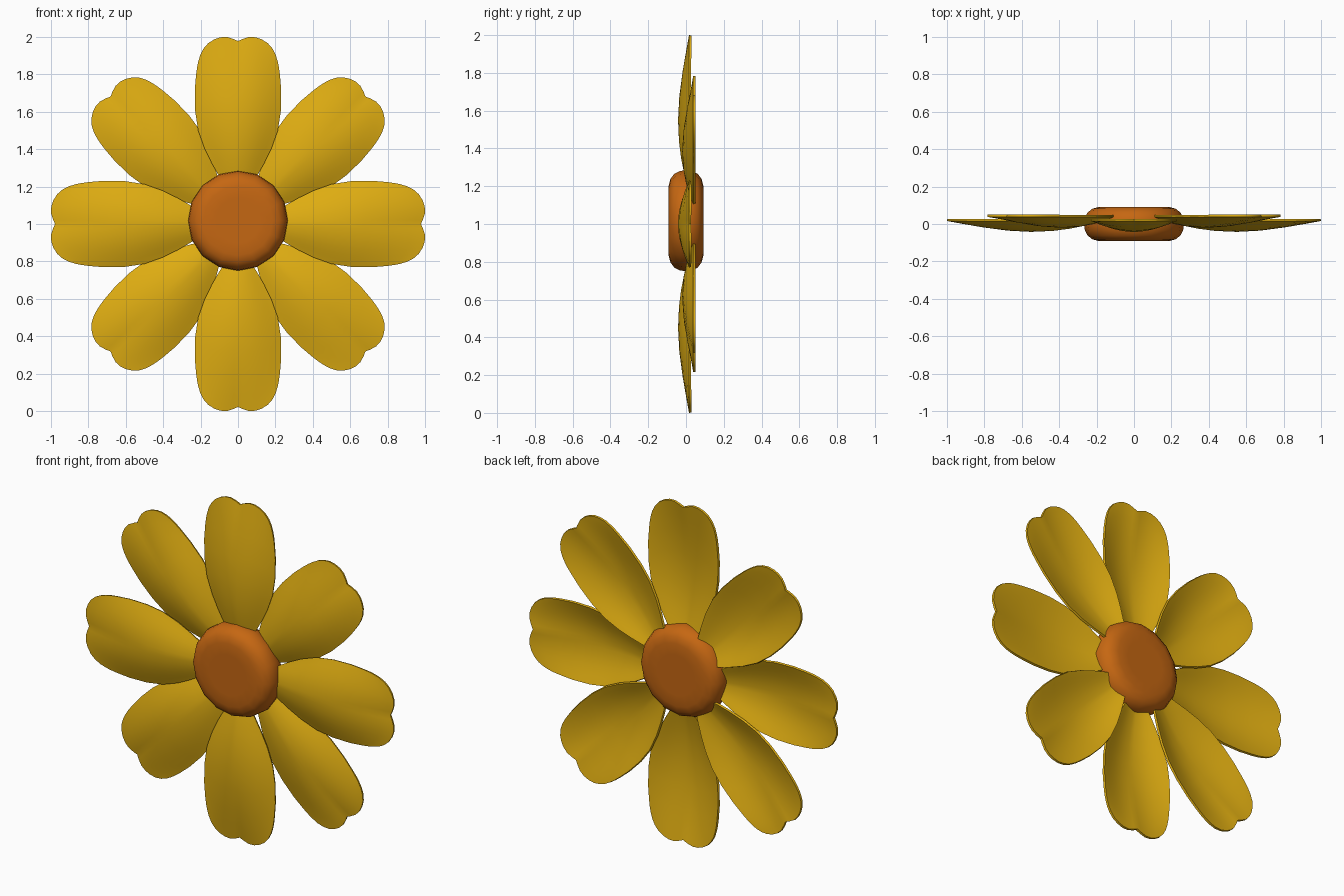
import bpy, bmesh, math
from mathutils import Matrix

if "Cube" in bpy.data.objects:
    bpy.data.objects.remove(bpy.data.objects["Cube"])


def material(name, rgb):
    m = bpy.data.materials.new(name)
    m.diffuse_color = (*rgb, 1)
    m.use_nodes = True
    m.node_tree.nodes["Principled BSDF"].inputs["Base Color"].default_value = m.diffuse_color
    return m


yellow = material("petal yellow", (0.74, 0.42, 0.006))
orange = material("centre orange", (0.56, 0.135, 0.006))


def make_object(name, bm, mat):
    me = bpy.data.meshes.new(name)
    bm.to_mesh(me)
    bm.free()
    me.materials.append(mat)
    ob = bpy.data.objects.new(name, me)
    bpy.context.collection.objects.link(ob)
    bpy.ops.object.select_all(action='DESELECT')
    ob.select_set(True)
    bpy.context.view_layer.objects.active = ob
    return ob


# Petal outline: (fraction along petal, half width) and (fraction across, tip radius)
ROWS = [(0, .04), (.06, .072), (.12, .1), (.22, .14), (.33, .178), (.47, .213),
        (.62, .229), (.78, .231), (.9, .224), (.96, .218), (1, .212)]
TIP = [(0, .978), (.1, .988), (.28, 1.0), (.45, .998), (.6, .987),
       (.75, .967), (.87, .938), (.95, .905), (1, .87)]
COLS = [(-v, r) for v, r in reversed(TIP[1:])] + TIP
INNER = 0.17


def petal(name, angle, scale, back):
    bm = bmesh.new()
    grid = []
    for a, w in ROWS:
        dome = 0.058 * math.sin(math.pi * a ** 0.9)
        grid.append([bm.verts.new((v * w * scale,
                                   0.016 + back - dome * (1 - v * v),
                                   (INNER + a * (r - INNER)) * scale))
                     for v, r in COLS])
    for lo, hi in zip(grid, grid[1:]):
        for i in range(len(COLS) - 1):
            bm.faces.new((lo[i], lo[i + 1], hi[i + 1], hi[i]))
    bm.transform(Matrix.Translation((0, 0, 1.0)) @ Matrix.Rotation(angle, 4, 'Y'))
    ob = make_object(name, bm, yellow)
    # thin shell, thickened toward the back
    mod = ob.modifiers.new("thickness", 'SOLIDIFY')
    mod.thickness = 0.012
    mod.offset = -1
    bpy.ops.object.modifier_apply(modifier=mod.name)
    bpy.ops.object.shade_smooth_by_angle(angle=math.radians(40))


# Eight petals, the diagonal ones set slightly further back
for k in range(8):
    diagonal = k % 2
    petal(f"petal_{k + 1}", k * math.pi / 4, 0.985 if diagonal else 1.0,
          0.022 if diagonal else 0.0)

# Rounded disc in the middle, turned around the y axis
HALF = [(.12, -.092), (.185, -.092), (.222, -.082), (.248, -.062), (.263, -.032)]
PROFILE = HALF + [(.2675, 0)] + [(r, -y) for r, y in reversed(HALF)]
N = 16
bm = bmesh.new()
rings = [[bm.verts.new((r * math.sin(2 * math.pi * i / N), y,
                        1.0175 + r * math.cos(2 * math.pi * i / N)))
          for i in range(N)] for r, y in PROFILE]
for p, q in zip(rings, rings[1:]):
    for i in range(N):
        j = (i + 1) % N
        bm.faces.new((p[i], p[j], q[j], q[i]))
bm.faces.new(rings[0])
bm.faces.new(rings[-1])
bmesh.ops.recalc_face_normals(bm, faces=bm.faces)
make_object("flower_centre", bm, orange)
bpy.ops.object.shade_smooth_by_angle(angle=math.radians(40))
